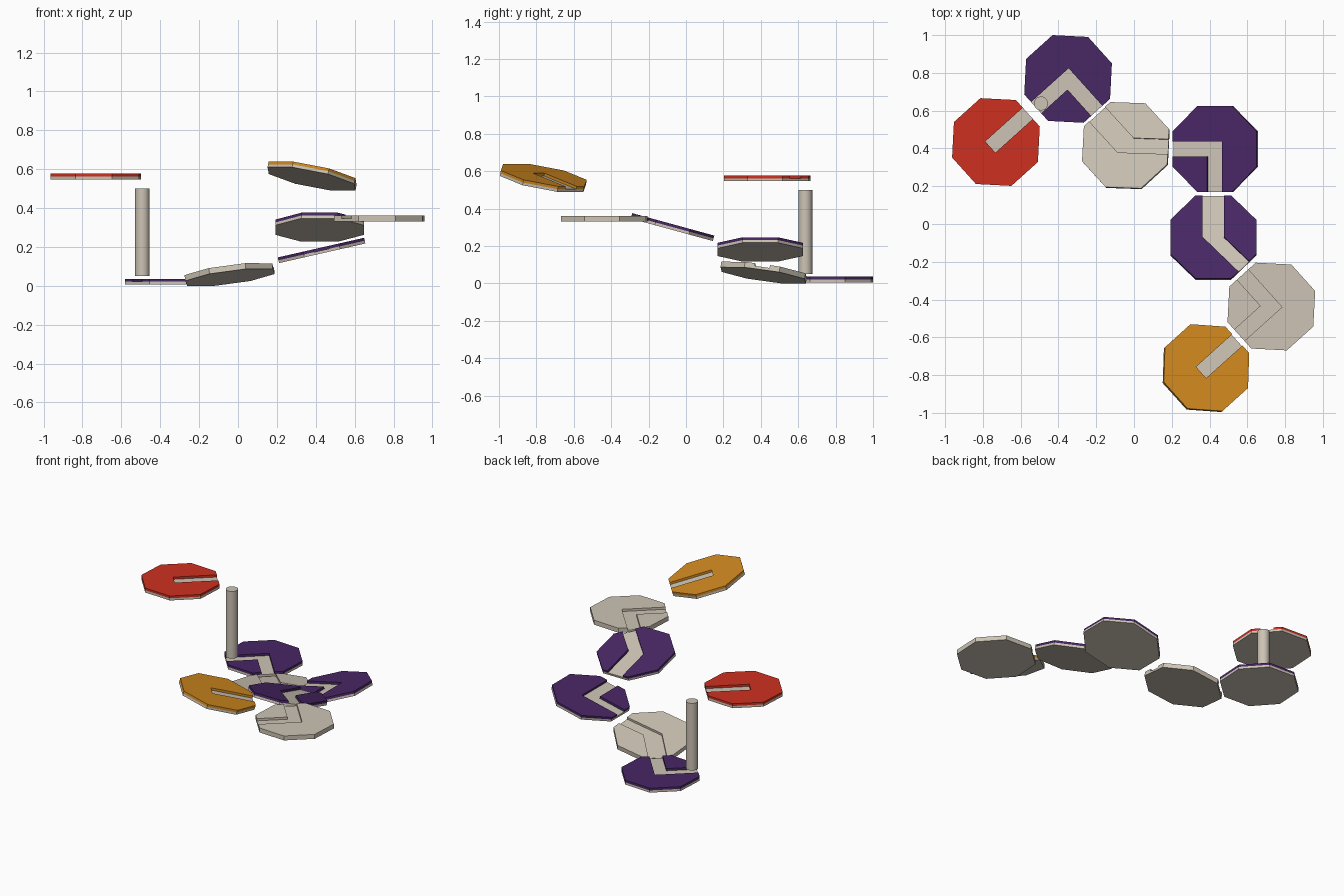
import bpy, bmesh
from math import radians, cos, sin
from mathutils import Matrix, Vector

if "Cube" in bpy.data.objects:
    bpy.data.objects.remove(bpy.data.objects["Cube"])

APOTHEM, HALF = 0.2275, 0.015      # octagon tile: inner radius, half thickness
W, WIDE = 0.08, 0.113              # groove widths


def material(name, rgb):
    m = bpy.data.materials.new(name)
    m.diffuse_color = (*rgb, 1)
    m.use_nodes = True
    m.node_tree.nodes["Principled BSDF"].inputs["Base Color"].default_value = m.diffuse_color
    return m


BEIGE = material("beige", (0.61, 0.55, 0.46))
RED = material("red", (0.62, 0.03, 0.015))
PURPLE = material("purple", (0.065, 0.02, 0.13))
ORANGE = material("orange", (0.64, 0.25, 0.014))


def prism(name, outline, z0, z1, mat=None):
    bm = bmesh.new()
    face = bm.faces.new([bm.verts.new((p[0], p[1], z0)) for p in outline])
    top = bmesh.ops.extrude_face_region(bm, geom=[face])["geom"]
    bmesh.ops.translate(bm, vec=(0, 0, z1 - z0),
                        verts=[v for v in top if isinstance(v, bmesh.types.BMVert)])
    bmesh.ops.recalc_face_normals(bm, faces=bm.faces)
    me = bpy.data.meshes.new(name)
    bm.to_mesh(me)
    bm.free()
    if mat:
        me.materials.append(mat)
    ob = bpy.data.objects.new(name, me)
    bpy.context.collection.objects.link(ob)
    return ob


def unit(deg):
    return Vector((cos(radians(deg)), sin(radians(deg))))


def groove(arms, w1):
    # one arm: blind slot; two arms: mitred bend
    length = 0.3
    d1, n1 = unit(arms[0]), unit(arms[0] + 90) * w1 / 2
    if len(arms) == 1:
        back = -d1 * W / 2
        return [d1 * length + n1, back + n1, back - n1, d1 * length - n1]
    d2, n2 = unit(arms[1]), unit(arms[1] - 90) * W / 2
    p = Matrix((n1.normalized(), n2.normalized())).inverted() @ Vector((w1 / 2, W / 2))
    return [d1 * length + n1, p, d2 * length + n2,
            d2 * length - n2, -p, d1 * length - n1]


def tile(name, pos, mat, arms, turn=0, uphill=0, tilt=0, w1=W):
    r = APOTHEM / cos(radians(22.5))
    octagon = [unit(22.5 + 45 * k) * r for k in range(8)]
    base = prism(name + "_base", octagon, -HALF, 0, BEIGE)
    top = prism(name + "_top", octagon, 0, HALF, mat)
    # cut the track groove through the top layer
    cutter = prism("groove_cutter", groove(arms, w1), -0.05, 0.05)
    cutter.hide_render = True
    mod = top.modifiers.new("groove", 'BOOLEAN')
    mod.operation, mod.solver, mod.object = 'DIFFERENCE', 'EXACT', cutter
    deps = bpy.context.evaluated_depsgraph_get()
    cut = bpy.data.meshes.new_from_object(top.evaluated_get(deps))
    top.modifiers.clear()
    top.data = cut
    bpy.data.objects.remove(cutter)
    # turn, tilt along the track, and place
    u = unit(uphill)
    mtx = (Matrix.Translation(pos)
           @ Matrix.Rotation(radians(tilt), 4, Vector((u.y, -u.x, 0)))
           @ Matrix.Rotation(radians(turn), 4, 'Z'))
    base.matrix_world = mtx
    top.matrix_world = mtx


# track tiles, from the red end to the orange start
tile("end_tile", (-0.731, 0.434, 0.562), RED, [45], -3)
tile("lift_bend_tile", (-0.349, 0.768, 0.021), PURPLE, [225, 315], -3)
tile("low_wide_bend_tile", (-0.043, 0.415, 0.058), BEIGE, [135, 0], -2.5, -48, 11, WIDE)
tile("corner_tile", (0.43, 0.397, 0.182), PURPLE, [180, 270], 0, 0, 12.8)
tile("high_wide_bend_tile", (0.42, -0.072, 0.3015), PURPLE, [90, -45], 0, -90, 15.3, WIDE)
tile("flat_bend_tile", (0.727, -0.437, 0.346), BEIGE, [135, 225], -3)
tile("start_tile", (0.381, -0.763, 0.5645), ORANGE, [45], -3, 222, 15.3)

# vertical lift post
bpy.ops.mesh.primitive_cylinder_add(vertices=32, radius=0.037, depth=0.45,
                                    location=(-0.492, 0.638, 0.275))
post = bpy.context.object
post.name = "lift_post"
post.data.materials.append(BEIGE)
bpy.ops.object.shade_smooth_by_angle()
